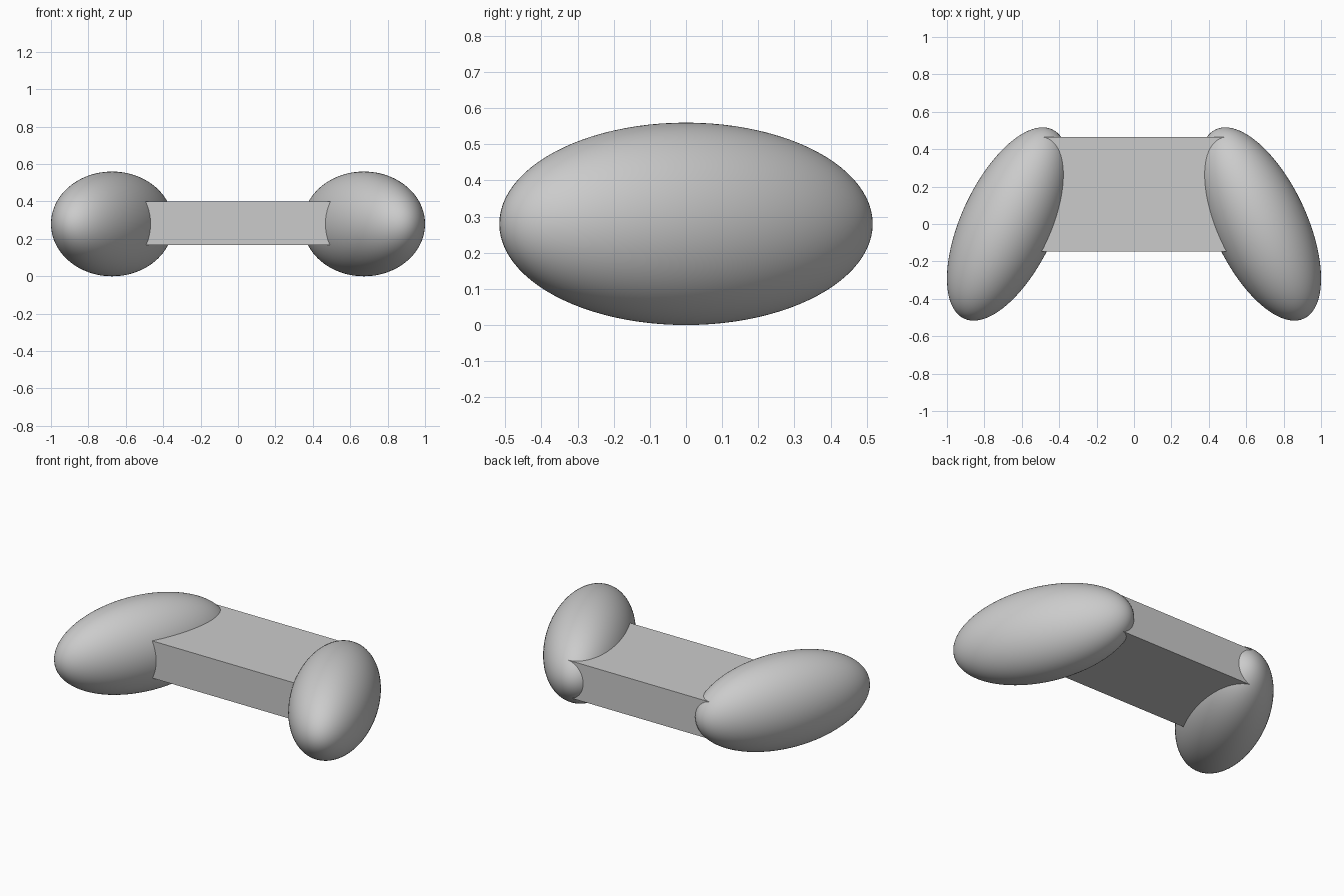
import bpy
import math

cube = bpy.data.objects.get("Cube")
if cube:
    bpy.data.objects.remove(cube, do_unlink=True)

grey = bpy.data.materials.new("plain_grey")
grey.use_nodes = True
colour = (0.6, 0.6, 0.6, 1)
grey.diffuse_color = colour
grey.node_tree.nodes["Principled BSDF"].inputs["Base Color"].default_value = colour

MID_Z = 0.28


def finish(name, scale):
    """Name, size and colour the active object."""
    obj = bpy.context.object
    obj.name = name
    obj.scale = scale
    obj.data.materials.append(grey)
    return obj


# Flat connecting bar, its ends buried in the side pods
bpy.ops.mesh.primitive_cube_add(size=1, location=(0, 0.159, MID_Z + 0.003))
finish("connecting_bar", (1.0, 0.614, 0.234))

# Smooth egg-shaped pods, splayed apart towards the front
for name, side in (("left_pod", 1), ("right_pod", -1)):
    bpy.ops.mesh.primitive_uv_sphere_add(
        segments=96, ring_count=48, radius=1,
        location=(side * 0.673, 0, MID_Z),
        rotation=(0, 0, side * math.radians(25)))
    finish(name, (0.25, 0.558, 0.28))
    bpy.ops.object.shade_smooth()
